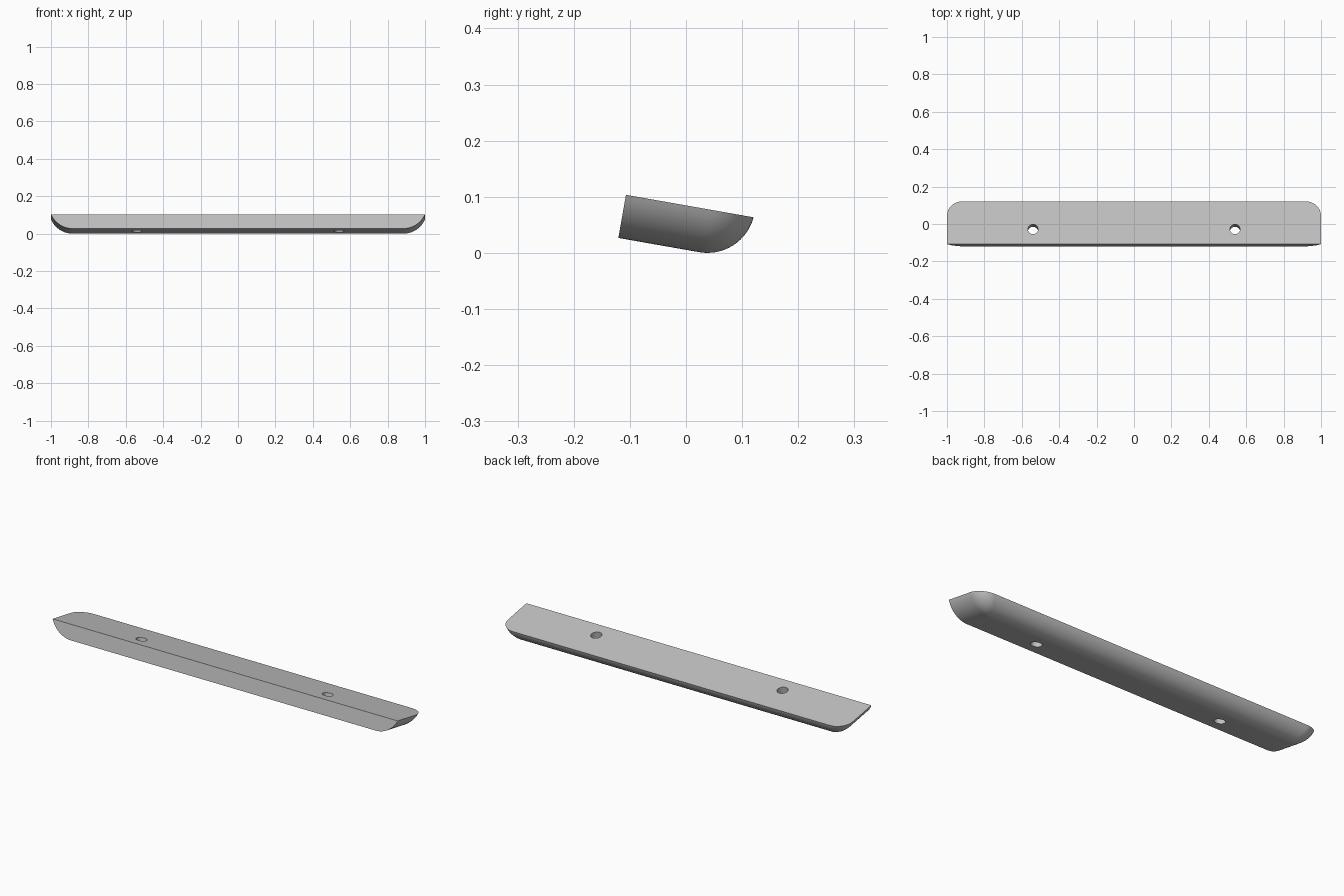
import bpy
import bmesh
from math import sin, cos, acos, sqrt, pi, radians
from mathutils import Matrix

cube = bpy.data.objects.get("Cube")
if cube:
    bpy.data.objects.remove(cube, do_unlink=True)

HALF, DEPTH, THICK = 1.0, 0.231, 0.078     # body size
BACK_RUN, END_RUN = 0.085, 0.118           # width of the rounded undersides
CORNER = 0.08                              # plan corner radius
LAYERS, STEPS = 16, 12
HOLE_X, HOLE_Y, HOLE_R = 0.54, 0.08, 0.027

# Tilted frame: origin on the top front edge
frame = Matrix.Translation((0, -0.107, 0.1035)) @ Matrix.Rotation(radians(-10), 4, 'X')

grey = bpy.data.materials.new("plain grey")
grey.use_nodes = True
colour = (0.55, 0.55, 0.55, 1)
grey.diffuse_color = colour
grey.node_tree.nodes["Principled BSDF"].inputs["Base Color"].default_value = colour


def arc_radius(run, rise):
    return (run * run + rise * rise) / (2 * rise)


def outline(half, depth, r):
    """Plan outline, from the right front corner round the back to the left."""
    side = [(half, 0)]
    for i in range(STEPS + 1):
        a = i / STEPS * pi / 2
        side.append((half - r + r * cos(a), depth - r + r * sin(a)))
    return side + [(-x, y) for x, y in reversed(side)]


# Bar: stacked outlines shrinking along arcs towards the flat underside
r_back, r_end = arc_radius(BACK_RUN, THICK), arc_radius(END_RUN, THICK)
start = acos(1 - THICK / r_back)
bm = bmesh.new()
rings = []
for k in range(LAYERS + 1):
    t = start * (1 - k / LAYERS)
    h = r_back * (1 - cos(t))
    half = HALF - END_RUN + sqrt(max(0, 2 * r_end * h - h * h))
    depth = DEPTH - BACK_RUN + r_back * sin(t)
    points = outline(half, depth, max(CORNER * sin(t), 0.002))
    rings.append([bm.verts.new((x, y, h - THICK)) for x, y in points])
for upper, lower in zip(rings, rings[1:]):
    for i in range(len(upper) - 1):
        bm.faces.new((upper[i], lower[i], lower[i + 1], upper[i + 1]))
bm.faces.new(rings[0])
bm.faces.new(rings[-1][::-1])
bm.faces.new([r[0] for r in rings] + [r[-1] for r in reversed(rings)])
bmesh.ops.recalc_face_normals(bm, faces=bm.faces)
mesh = bpy.data.meshes.new("bar")
bm.to_mesh(mesh)
bm.free()
mesh.materials.append(grey)
bar = bpy.data.objects.new("bar", mesh)
bar.matrix_world = frame
bpy.context.collection.objects.link(bar)

# Two screw holes square to the top face
for side in (-1, 1):
    bpy.ops.mesh.primitive_cylinder_add(vertices=32, radius=HOLE_R, depth=0.4)
    cutter = bpy.context.object
    cutter.name = "hole_cutter"
    cutter.hide_render = True
    cutter.data.materials.append(grey)
    cutter.matrix_world = frame @ Matrix.Translation((side * HOLE_X, HOLE_Y, -THICK / 2))
    bpy.context.view_layer.update()
    cut = bar.modifiers.new("screw hole", 'BOOLEAN')
    cut.operation, cut.solver, cut.object = 'DIFFERENCE', 'EXACT', cutter
    bpy.ops.object.select_all(action='DESELECT')
    bar.select_set(True)
    bpy.context.view_layer.objects.active = bar
    bpy.ops.object.modifier_apply(modifier=cut.name)
    bpy.data.objects.remove(cutter, do_unlink=True)

bpy.ops.object.shade_smooth_by_angle(angle=radians(30))
